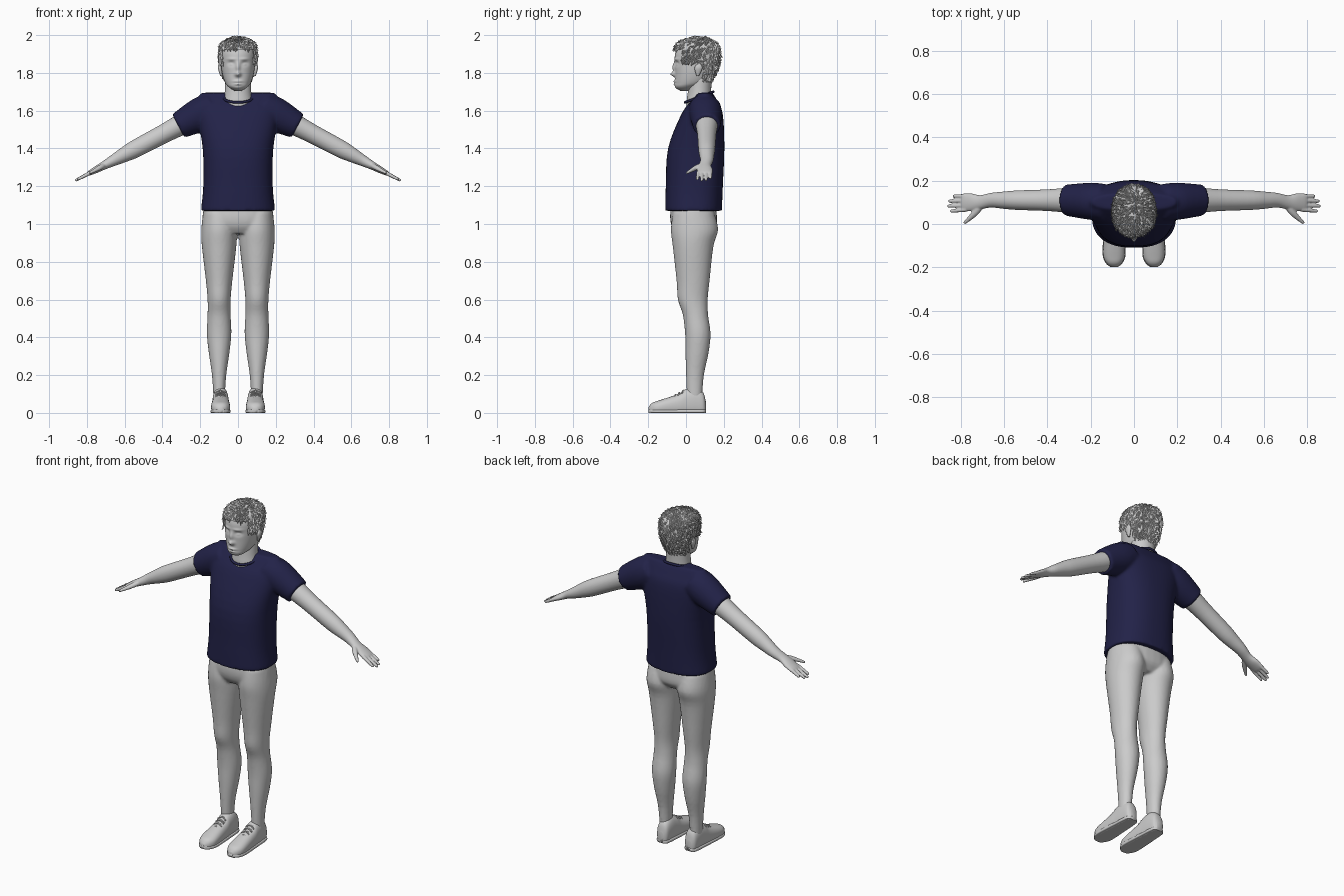
import bpy, bmesh, math, random
from mathutils import Vector

random.seed(4)
if "Cube" in bpy.data.objects:
    bpy.data.objects.remove(bpy.data.objects["Cube"], do_unlink=True)

X, Y, Z = Vector((1, 0, 0)), Vector((0, 1, 0)), Vector((0, 0, 1))
SIDES = (-1, 1)


def material(name, red, green, blue):
    mat = bpy.data.materials.new(name)
    mat.use_nodes = True
    mat.diffuse_color = (red, green, blue, 1)
    mat.node_tree.nodes["Principled BSDF"].inputs["Base Color"].default_value = (red, green, blue, 1)
    return mat


grey = material("light grey", .6, .6, .6)
navy = material("navy", .016, .016, .065)


def resample(sections, steps):
    """Smooth curve through section tuples."""
    out, last = [], len(sections) - 1
    for i in range(last):
        quad = [sections[min(max(i + offset, 0), last)] for offset in (-1, 0, 1, 2)]
        for j in range(steps):
            t = j / steps
            out.append([b + t * (c - a + t * (2 * a - 5 * b + 4 * c - d + t * (3 * (b - c) + d - a))) / 2
                        for a, b, c, d in zip(*quad)])
    return out + [list(sections[-1])]


def loft(bm, sections, u=X, v=Y, sides=32, steps=4, power=2.0):
    """Closed skin over sections (x, y, z, radius along u, radius along v)."""
    def rounded(value):
        return math.copysign(abs(value) ** (2 / power), value)

    rings = []
    for x, y, z, across, along in resample(sections, steps):
        ring = []
        for i in range(sides):
            angle = math.tau * i / sides
            point = Vector((x, y, z))
            point += u * max(across, .002) * rounded(math.cos(angle))
            point += v * max(along, .002) * rounded(math.sin(angle))
            point.z = max(point.z, 0)
            ring.append(bm.verts.new(point))
        rings.append(ring)
    for low, high in zip(rings, rings[1:]):
        for i in range(sides):
            j = (i + 1) % sides
            bm.faces.new((low[i], low[j], high[j], high[i]))
    bm.faces.new(rings[0][::-1])
    bm.faces.new(rings[-1])


def rows(*table, x=0):
    """Sections from (height, front y, back y, half width)."""
    return [(x, (front + back) / 2, z, width, (back - front) / 2) for z, front, back, width in table]


def flip(sections, side):
    return [(side * x, *rest) for x, *rest in sections]


def on_arm(x, y, across, thick):
    """Section centred on the sloping line from shoulder to fingertips."""
    return x, y, 1.686 - .53 * x, across, thick


def finish(name, bm, mat, voxel=0, relax=4, mirror=False, smooth=True):
    bmesh.ops.recalc_face_normals(bm, faces=bm.faces)
    mesh = bpy.data.meshes.new(name)
    bm.to_mesh(mesh)
    bm.free()
    mesh.materials.append(mat)
    if smooth:
        mesh.shade_smooth()
    obj = bpy.data.objects.new(name, mesh)
    bpy.context.collection.objects.link(obj)
    if voxel:
        blend = obj.modifiers.new("blend", "REMESH")
        blend.mode, blend.voxel_size, blend.use_smooth_shade = "VOXEL", voxel, True
        soften = obj.modifiers.new("soften", "SMOOTH")
        soften.factor, soften.iterations = .5, relax
    if mirror:
        obj.modifiers.new("mirror", "MIRROR")


arm_normal = Vector((.53, 0, 1)).normalized()

# Shirt: torso and sleeves blended together
bm = bmesh.new()
loft(bm, rows((1.07, -.11, .19, .197), (1.2, -.107, .195, .184), (1.4, -.095, .203, .187),
              (1.58, -.025, .195, .217), (1.65, .025, .167, .22), (1.695, .065, .14, .195)), sides=48, power=2.4)
sleeve = [on_arm(.13, .1, .085, .08), on_arm(.2, .105, .086, .09), on_arm(.316, .11, .072, .07)]
for side in SIDES:
    loft(bm, flip(sleeve, side), Y, Vector((side * arm_normal.x, 0, arm_normal.z)))
finish("shirt", bm, navy, voxel=.009, relax=5)

# Ribbed collar
bpy.ops.mesh.primitive_torus_add(location=(0, .07, 1.672), rotation=(.36, 0, 0), major_radius=.08,
                                 minor_radius=.007, minor_segments=8)
collar = bpy.context.object
collar.name = "collar"
collar.data.materials.append(navy)
collar.data.shade_smooth()

# Trousers: pelvis and both legs blended together
bm = bmesh.new()
loft(bm, rows((1.15, -.07, .15, .17), (1.05, -.084, .163, .187), (.99, -.076, .16, .189),
              (.95, -.05, .125, .17)), power=2.3)
leg = rows((1.06, -.07, .15, .085), (.97, -.08, .17, .094), (.88, -.07, .145, .091), (.7, -.05, .125, .07),
           (.6, -.043, .115, .061), (.52, -.017, .117, .061), (.42, -.005, .13, .065), (.32, -.003, .12, .055),
           (.2, 0, .095, .038), (.08, .005, .085, .03), x=.1)
for side in SIDES:
    loft(bm, flip(leg, side))
finish("trousers", bm, grey, voxel=.008)

# Arms with palm, fingers and thumb
bm = bmesh.new()
loft(bm, [on_arm(x, .11 if x < .7 else .1, across, thick) for x, across, thick in (
    (.2, .06, .06), (.3, .058, .056), (.4, .05, .05), (.54, .045, .047), (.6, .04, .04), (.66, .034, .03),
    (.71, .033, .022), (.75, .041, .018), (.785, .041, .013), (.797, .035, .009))], Y, arm_normal)
for i, reach in enumerate((.85, .862, .857, .838)):
    root, tip = .066 + .021 * i, .06 + .023 * i
    loft(bm, [on_arm(.775, root, .01, .011), on_arm(reach - .01, tip, .008, .008),
              on_arm(reach, tip, .004, .004)], Y, arm_normal, sides=12)
loft(bm, [on_arm(.705, .09, .015, .015), on_arm(.735, .05, .015, .014), on_arm(.785, .003, .007, .007)],
     Vector((.78, .62, 0)), Z, sides=12)
finish("arms", bm, grey, voxel=.004, relax=3, mirror=True)

# Shoes with soles and crossed laces
shoe = ((.105, .018, .06), (.09, .034, .11), (.05, .04, .136), (0, .043, .126), (-.04, .046, .1),
        (-.14, .05, .067), (-.18, .036, .052), (-.199, .014, .03))
foot_x = .092
bm = bmesh.new()
loft(bm, [(foot_x, y, .42 * height, width, .58 * height) for y, width, height in shoe], X, Z, steps=6, power=2.4)
loft(bm, [(foot_x, y, .008, width + .003, .011) for y, width, height in shoe], X, Z, steps=6, power=4)
for i in range(4):
    y, top = -.015 - .02 * i, .119 - .011 * i
    for skew in SIDES:
        loft(bm, [(foot_x + end * .026, y + end * skew * .006, top - abs(end) * .012, .004, .004)
                  for end in (-1, 0, 1)], Y, Z, sides=8)
finish("shoes", bm, grey, mirror=True)

# Neck
bm = bmesh.new()
loft(bm, rows((1.58, .005, .16, .1), (1.645, .003, .14, .08), (1.7, .01, .133, .07), (1.82, .02, .14, .07)))
finish("neck", bm, grey)

# Head with features raised from the front of the skull
skull = rows((1.705, -.03, .02, .02), (1.725, -.055, .06, .05), (1.75, -.058, .115, .069), (1.8, -.058, .15, .084),
             (1.86, -.06, .17, .091), (1.91, -.056, .171, .092), (1.95, -.035, .155, .08), (1.978, .035, .1, .03))
# Each feature: half spacing, height, half width, half height, amount forward
features = {
    "nose bridge": (0, 1.828, .011, .026, .013),
    "nose tip": (0, 1.793, .015, .012, .023),
    "eye socket": (.036, 1.849, .018, .012, -.013),
    "eyelid": (.036, 1.846, .012, .007, .008),
    "brow": (.034, 1.873, .024, .007, .005),
    "upper lip": (0, 1.755, .022, .006, .009),
    "lower lip": (0, 1.74, .018, .006, .008),
    "chin": (0, 1.72, .02, .01, .004),
}
bm = bmesh.new()
loft(bm, skull, sides=128, steps=12, power=2.15)
for vert in bm.verts:
    x, y, z = vert.co
    if y < .04:
        for spacing, height, wide, tall, amount in features.values():
            falloff = ((abs(x) - spacing) / wide) ** 2 + ((z - height) / tall) ** 2
            vert.co.y -= amount * math.exp(-falloff)
finish("head", bm, grey)

# Ears
bm = bmesh.new()
loft(bm, [(.088, .062, 1.783, .006, .006), (.096, .066, 1.825, .01, .021), (.096, .068, 1.852, .004, .007)],
     sides=16, steps=6)
finish("ears", bm, grey, mirror=True)


# Hair: a cap above the hairline covered with swept tufts
def above_hairline(face):
    centre = face.calc_center_median()
    if centre.y < -.02:
        return centre.z > 1.92
    return centre.z > (1.85 if centre.y < .09 else 1.745)


bm = bmesh.new()
loft(bm, skull, sides=48, steps=5, power=2.15)
middle = Vector((0, .06, 1.86))
for vert in bm.verts:
    vert.co = middle.lerp(vert.co, 1.08)
bmesh.ops.recalc_face_normals(bm, faces=bm.faces)
bald = [face for face in bm.faces if not above_hairline(face)]
bmesh.ops.delete(bm, geom=bald, context="FACES")
roots = [(face.calc_center_median(), face.normal.copy(), [v.co.copy() for v in face.verts]) for face in bm.faces]
weights = [face.calc_area() for face in bm.faces]
crown = Vector((0, .11, 1.99))
for centre, normal, corners in random.choices(roots, weights=weights, k=1300):
    root = centre.lerp(random.choice(corners), random.random())
    flow = root - crown
    flow = (flow - normal * flow.dot(normal)).normalized()
    jitter = Vector([random.uniform(-1, 1) for axis in range(3)])
    sweep = (flow + normal * .25 + jitter * .4).normalized()
    across = sweep.cross(normal).normalized() * .006
    size = random.uniform(.018, .032)
    start = root - sweep * size * .4
    points = [start + across, start - across, root + normal * .006, root + sweep * size * .7]
    for point in points:
        point.z = min(point.z, 2)
    left, right, ridge, tip = [bm.verts.new(point) for point in points]
    for corner in ((left, ridge, right), (left, tip, ridge), (right, ridge, tip), (left, right, tip)):
        bm.faces.new(corner)
finish("hair", bm, grey, smooth=False)
